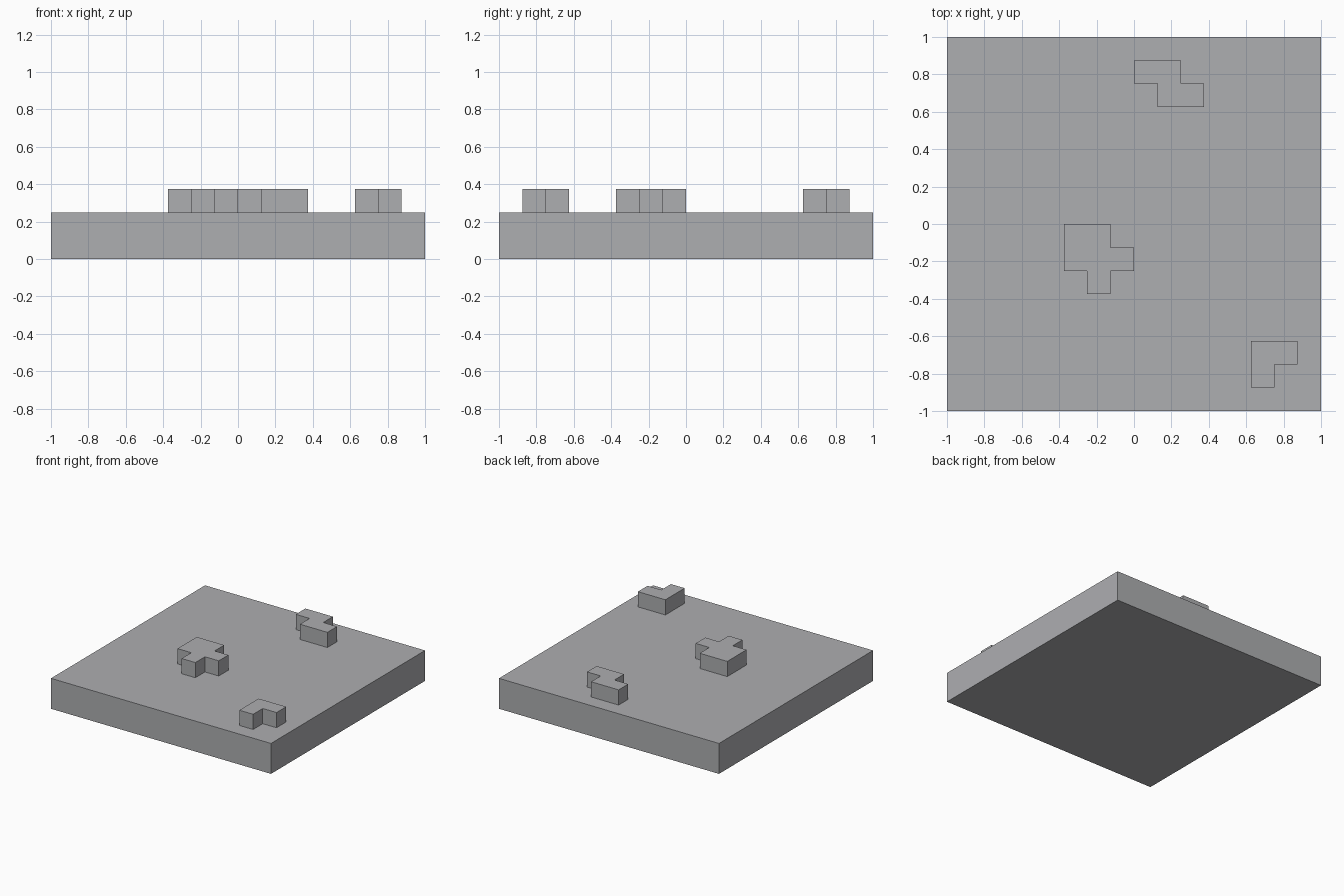
import bpy
import bmesh
from mathutils import Vector

CELL = 0.125          # grid step shared by the raised tiles
PLATE_TOP = 2 * CELL
TILE_TOP = 3 * CELL

cube = bpy.data.objects.get("Cube")
if cube:
    bpy.data.objects.remove(cube, do_unlink=True)

# Single grey material
grey = bpy.data.materials.new("stone_grey")
grey.use_nodes = True
colour = (0.42, 0.425, 0.44, 1.0)
grey.diffuse_color = colour
grey.node_tree.nodes["Principled BSDF"].inputs["Base Color"].default_value = colour


def prism(name, outline, bottom, top):
    """Extrude an outline, given in grid cells, from bottom to top."""
    bm = bmesh.new()
    base = bm.faces.new([bm.verts.new((x * CELL, y * CELL, bottom)) for x, y in outline])
    raised = bmesh.ops.extrude_face_region(bm, geom=[base], use_keep_orig=True)["geom"]
    verts = [v for v in raised if isinstance(v, bmesh.types.BMVert)]
    bmesh.ops.translate(bm, verts=verts, vec=Vector((0, 0, top - bottom)))
    bmesh.ops.recalc_face_normals(bm, faces=bm.faces)
    mesh = bpy.data.meshes.new(name)
    bm.to_mesh(mesh)
    bm.free()
    mesh.materials.append(grey)
    obj = bpy.data.objects.new(name, mesh)
    bpy.context.collection.objects.link(obj)
    return obj


# Square ground plate
prism("base_plate", [(-8, -8), (8, -8), (8, 8), (-8, 8)], 0, PLATE_TOP)

# Raised stepped tiles
tiles = {
    "zigzag_tile": [(0, 7), (2, 7), (2, 6), (3, 6), (3, 5), (1, 5), (1, 6), (0, 6)],
    "cross_tile": [(-3, 0), (-1, 0), (-1, -1), (0, -1), (0, -2), (-1, -2),
                   (-1, -3), (-2, -3), (-2, -2), (-3, -2)],
    "corner_tile": [(5, -5), (7, -5), (7, -6), (6, -6), (6, -7), (5, -7)],
}
for tile_name, tile_outline in tiles.items():
    prism(tile_name, tile_outline, PLATE_TOP, TILE_TOP)
